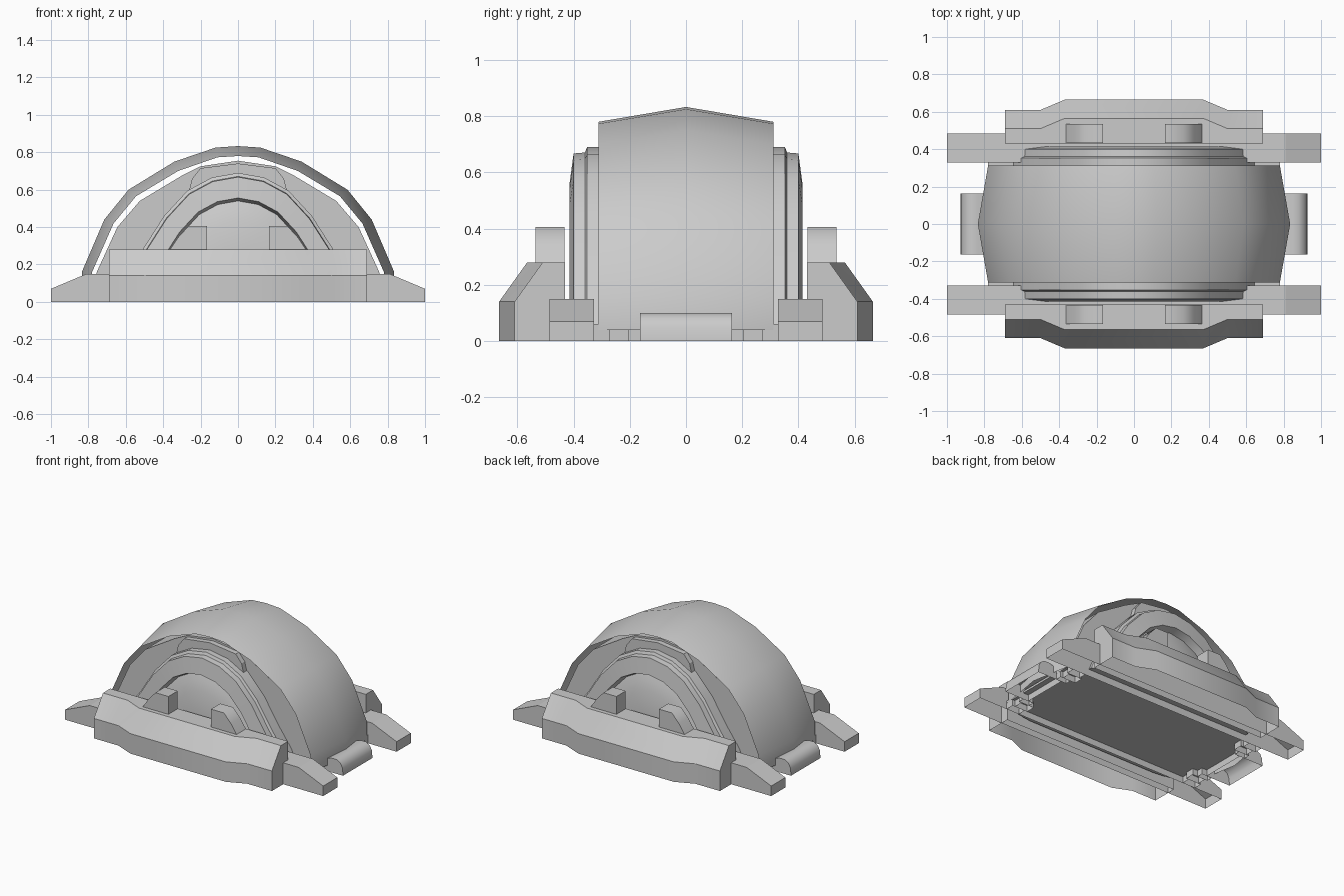
import bpy, bmesh
from mathutils import Vector

if "Cube" in bpy.data.objects:
    bpy.data.objects.remove(bpy.data.objects["Cube"])


def loft(name, rings, closed=True, caps=True, smooth=None):
    """Skin equal-length point rings; faces resting on the ground are left open."""
    bm = bmesh.new()
    rows = [[bm.verts.new(Vector(p)) for p in r] for r in rings]
    n = len(rows[0])
    for a, b in zip(rows, rows[1:]):
        for i in range(n if closed else n - 1):
            j = (i + 1) % n
            bm.faces.new((a[i], a[j], b[j], b[i]))
    if caps:
        bm.faces.new(rows[0])
        bm.faces.new(rows[-1])
    bmesh.ops.recalc_face_normals(bm, faces=bm.faces)
    bottom = [f for f in bm.faces if all(v.co.z < .001 for v in f.verts)]
    bmesh.ops.delete(bm, geom=bottom, context='FACES')
    me = bpy.data.meshes.new(name)
    bm.to_mesh(me)
    bm.free()
    ob = bpy.data.objects.new(name, me)
    bpy.context.collection.objects.link(ob)
    if smooth:
        bpy.ops.object.select_all(action='DESELECT')
        ob.select_set(True)
        bpy.context.view_layer.objects.active = ob
        bpy.ops.object.shade_smooth_by_angle(angle=smooth)
    return ob


def mirrored(half):
    """Half outline (right foot to crown at x=0) -> full outline."""
    return half + [(-x, z) for x, z in half[-2::-1]]


def prism(name, outline, y0, y1, smooth=None):
    return loft(name, [[(x, y, z) for x, z in outline] for y in (y0, y1)], smooth=smooth)


# Outer arched shell: thin, open sheet with a ridge along the middle
ridge = mirrored([(.835, .04), (.835, .16), (.715, .44), (.585, .6), (.34, .75), (.12, .825), (0, .833)])
rim = mirrored([(.78, .04), (.78, .16), (.665, .42), (.545, .565), (.32, .70), (.11, .773), (0, .78)])
loft("arched_shell", [[(x, y, z) for x, z in o] for o, y in ((rim, -.312), (ridge, 0), (rim, .312))],
     closed=False, caps=False, smooth=.6)

# Floor closing the hull from below
prism("floor", [(-.78, .045), (.78, .045), (.78, .06), (-.78, .06)], -.328, .328)

# Inner body just below the shell, its flanks set back from the shell rim
body = mirrored([(.765, .05), (.755, .16), (.645, .4), (.525, .54), (.3, .675), (.2, .725), (0, .755)])
prism("inner_body", body, -.275, .275)

crown = mirrored([(.26, .6), (.245, .66), (.2, .715), (0, .74)])
arch = mirrored([(.65, .05), (.605, .15), (.51, .28), (.395, .46), (.27, .595), (.14, .665), (0, .69)])
# (scale, distance from centre) of the stepped hub ring, recess and dome
steps = [(1, .27), (1, .352), (.97, .36), (.965, .40), (.79, .415), (.765, .36)]
dome = [(1, .36), (.85, .378), (.65, .393), (.4, .404), (.2, .409), (.02, .41)]


def arch_ring(s, y, base=.05):
    return [(x * s, y, base + (z - base) * s) for x, z in arch]


hole = [(x, z) for x, _, z in arch_ring(.77, 0)]

for side, tag in ((-1, "front"), (1, "back")):
    # Crown block, stepped ring and domed centre
    prism("crown_block_" + tag, crown, side * .26, side * .311)
    loft("hub_ring_" + tag, [arch_ring(s, side * y) for s, y in steps], smooth=.4)
    loft("hub_dome_" + tag, [[(x * s, side * y, .22 + (z - .22) * s) for x, z in hole]
                             for s, y in dome], smooth=.8)

    # Long rail with sloped ends
    prism("rail_" + tag, [(-1, 0), (1, 0), (1, .07), (.81, .15), (-.81, .15), (-1, .07)],
          side * .328, side * .485)

    # Chamfered skirt bulging in the middle
    loft("skirt_" + tag,
         [[(x, side * .43, 0), (x, side * (.61 + d), 0), (x, side * (.61 + d), .14),
           (x, side * (.51 + d), .28), (x, side * .43, .28)]
          for x, d in ((-.69, 0), (-.5, 0), (-.37, .055), (.37, .055), (.5, 0), (.69, 0))],
         smooth=.5)

    # Pair of small lugs on the skirt
    for m in (-1, 1):
        prism("lug_" + tag, [(m * x, z) for x, z in
              ((.165, .26), (.165, .405), (.265, .405), (.32, .345), (.37, .27))],
              side * .432, side * .535, smooth=.9)

for m, tag in ((-1, "left"), (1, "right")):
    # Rounded end roller
    prism("end_roller_" + tag, [(m * x, z) for x, z in
          ((.74, 0), (.928, 0), (.925, .05), (.91, .08), (.88, .1), (.84, .1), (.74, .07))],
          -.163, .163, smooth=.6)
    # Small feet below the shell ends
    for side in (-1, 1):
        for y0, y1, x0, x1 in ((.163, .205, .70, .78), (.205, .27, .66, .76), (.27, .328, .68, .78)):
            prism("end_foot_" + tag, [(m * x0, 0), (m * x1, 0), (m * x1, .044), (m * x0, .044)],
                  side * y0, side * y1)
